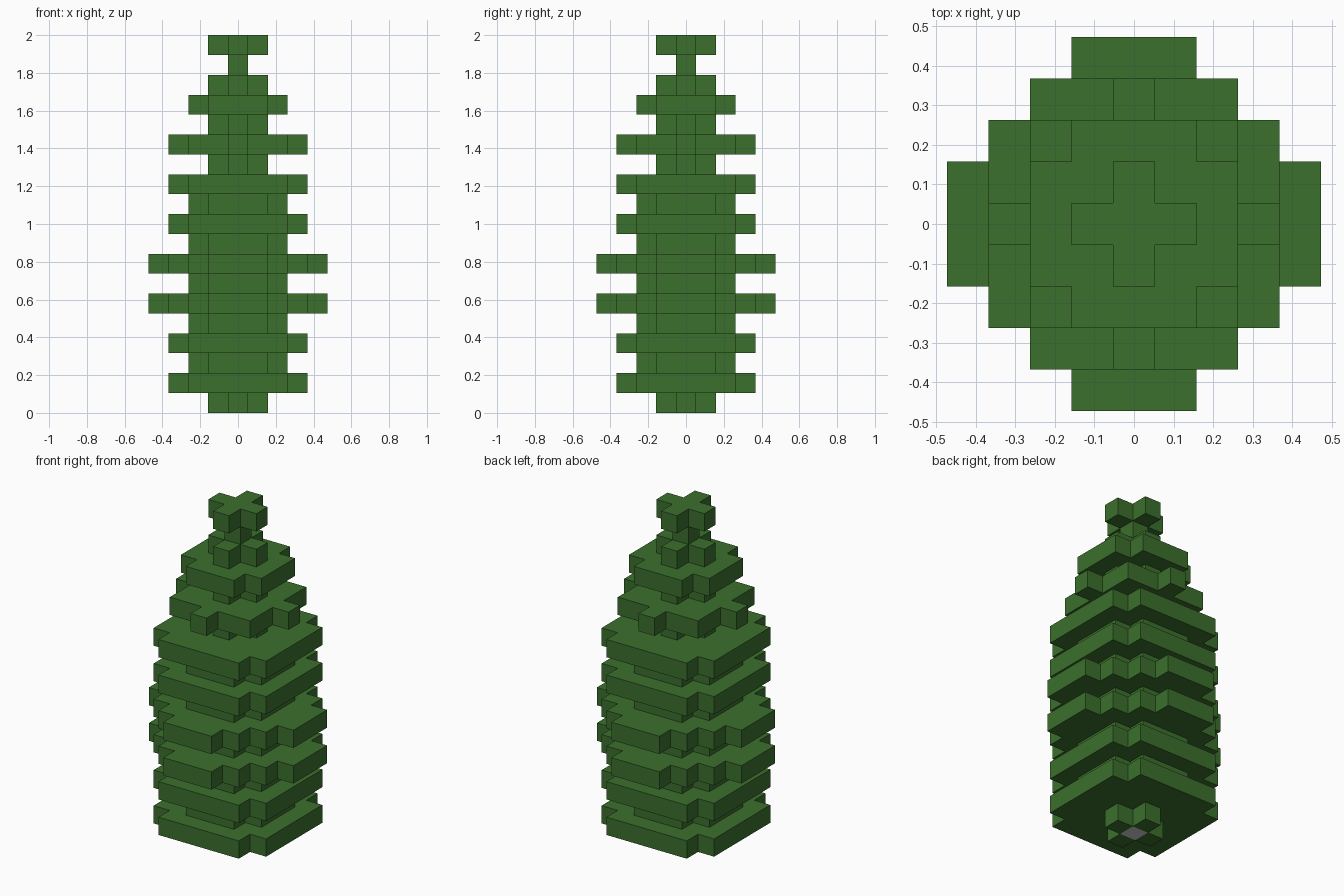
import bpy
import bmesh

cube = bpy.data.objects.get("Cube")
if cube:
    bpy.data.objects.remove(cube, do_unlink=True)

CELL = 2 / 19


def make_material(name, color):
    mat = bpy.data.materials.new(name)
    mat.use_nodes = True
    mat.diffuse_color = color
    mat.node_tree.nodes["Principled BSDF"].inputs["Base Color"].default_value = color
    return mat


leaf_green = make_material("leaf_green", (0.044, 0.162, 0.026, 1))
trunk_grey = make_material("trunk_grey", (0.6, 0.6, 0.6, 1))

# Footprints: cells reached sideways in each row, counted out from the middle row
COLUMN = (0,)
PLUS = (1, 0)
SMALL = (2, 2, 1)
MEDIUM = (3, 3, 3, 2)
LARGE = (4, 4, 3, 2, 1)
NUBBED = (3, 2, 2, 0)


def outline(rows):
    """Stepped outline: one quarter, turned four times."""
    quarter = []
    for j, reach in enumerate(rows):
        x, y = reach + 0.5, j + 0.5
        if j and rows[j - 1] != reach:
            quarter.append((x, y - 1))
        if j == len(rows) - 1 or rows[j + 1] != reach:
            quarter.append((x, y))
    points = []
    for _ in range(4):
        points += quarter
        quarter = [(-y, x) for x, y in quarter]
    return points


def slab(name, points, level, mat):
    """Flat polygon raised by one cell."""
    bm = bmesh.new()
    z = level * CELL
    base = bm.faces.new([bm.verts.new((x * CELL, y * CELL, z)) for x, y in points])
    raised = bmesh.ops.extrude_face_region(bm, geom=[base], use_keep_orig=True)
    verts = [g for g in raised["geom"] if isinstance(g, bmesh.types.BMVert)]
    bmesh.ops.translate(bm, verts=verts, vec=(0, 0, CELL))
    bmesh.ops.recalc_face_normals(bm, faces=bm.faces)
    mesh = bpy.data.meshes.new(name)
    bm.to_mesh(mesh)
    bm.free()
    mesh.materials.append(mat)
    obj = bpy.data.objects.new(name, mesh)
    bpy.context.collection.objects.link(obj)
    return obj


# Trunk end with a leaf block on each side
block = outline(COLUMN)
slab("trunk", block, 0, trunk_grey)
for side, (dx, dy) in {"left": (1, 0), "right": (-1, 0),
                       "back": (0, 1), "front": (0, -1)}.items():
    slab("base_leaf_" + side, [(x + dx, y + dy) for x, y in block], 0, leaf_green)

# Foliage layers from the bottom up
layers = [MEDIUM, SMALL, MEDIUM, SMALL, LARGE, SMALL, LARGE, SMALL, MEDIUM,
          SMALL, MEDIUM, PLUS, NUBBED, PLUS, SMALL, PLUS, COLUMN, PLUS]
for level, rows in enumerate(layers, start=1):
    slab(f"leaf_layer_{level}", outline(rows), level, leaf_green)
